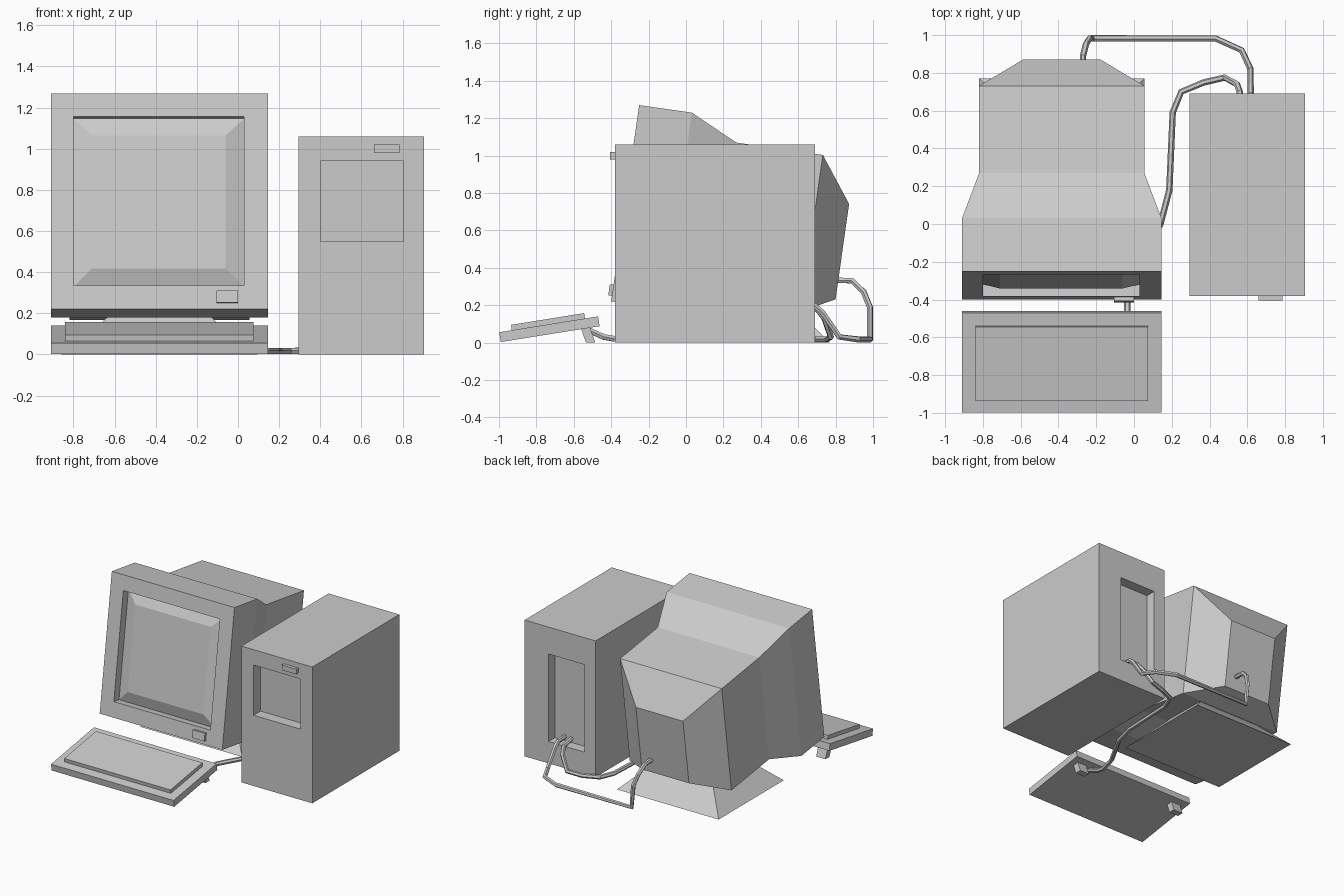
import bpy, bmesh
from math import radians
from mathutils import Matrix

if "Cube" in bpy.data.objects:
    bpy.data.objects.remove(bpy.data.objects["Cube"])


def loft(name, rings, matrix=Matrix()):
    """Closed solid through upright rectangles (y, x0, x1, z0, z1)."""
    bm = bmesh.new()
    loops = [[bm.verts.new(p) for p in ((x0, y, z0), (x1, y, z0), (x1, y, z1), (x0, y, z1))]
             for y, x0, x1, z0, z1 in rings]
    for a, b in zip(loops, loops[1:]):
        for i in range(4):
            j = (i + 1) % 4
            bm.faces.new((a[i], a[j], b[j], b[i]))
    bm.faces.new(loops[0])
    bm.faces.new(loops[-1])
    bmesh.ops.recalc_face_normals(bm, faces=bm.faces)
    bm.transform(matrix)
    mesh = bpy.data.meshes.new(name)
    bm.to_mesh(mesh)
    bm.free()
    obj = bpy.data.objects.new(name, mesh)
    bpy.context.collection.objects.link(obj)
    return obj


def box(name, x0, x1, y0, y1, z0, z1, matrix=Matrix()):
    return loft(name, [(y0, x0, x1, z0, z1), (y1, x0, x1, z0, z1)], matrix)


def cable(name, points):
    curve = bpy.data.curves.new(name, 'CURVE')
    curve.dimensions = '3D'
    curve.bevel_depth = 0.017
    curve.bevel_resolution = 1
    curve.use_fill_caps = True
    spline = curve.splines.new('POLY')
    spline.points.add(len(points) - 1)
    for p, co in zip(spline.points, points):
        p.co = (*co, 1)
    spline.use_smooth = False
    bpy.context.collection.objects.link(bpy.data.objects.new(name, curve))


# Tower case: back recess, shell, front drive recess
tower = (0.295, 0.905, 0, 1.06)
bay = (0.40, 0.805, 0.55, 0.94)
port = (0.39, 0.70, 0.17, 0.85)
loft("tower_case", [(0.61, *port), (0.69, *port), (0.69, *tower),
                    (-0.38, *tower), (-0.38, *bay), (-0.295, *bay)])
box("tower_button", 0.66, 0.785, -0.405, -0.37, 0.98, 1.02)

# Monitor: tilted back, from rear face to the bulging screen
tilt = Matrix.Translation((0, -0.40, 0.22)) @ Matrix.Rotation(radians(-8.1), 4, 'X')
shell = (-0.91, 0.145, 0, 1.06)
neck = (-0.82, 0.055, 0.09, 0.935)
glass = (-0.80, 0.03, 0.117, 0.945)
loft("monitor", [(1.186, -0.585, -0.18, 0.18, 0.695), (1.01, *neck), (0.543, *neck),
                 (0.285, *shell), (0, *shell), (0, *glass), (0.065, *glass),
                 (0.03, -0.71, -0.06, 0.205, 0.857)], tilt)
box("monitor_button", -0.105, 0, -0.02, 0.01, 0.03, 0.09, tilt)

# Monitor stand: low frustum (lofted along y, then turned upright)
upright = Matrix.Rotation(radians(90), 4, 'X') @ Matrix.Scale(-1, 4, (0, 1, 0))
upright = Matrix(((1, 0, 0, 0), (0, 0, 1, 0), (0, 1, 0, 0), (0, 0, 0, 1)))
stand = loft("monitor_stand", [(0, 0.055, -0.82, -0.03, 0.77),
                               (0.235, -0.185, -0.58, 0.21, 0.53)], upright)

# Keyboard: sloped base, key block and two feet
slope = Matrix.Translation((0, -0.99, 0.003)) @ Matrix.Rotation(radians(9.1), 4, 'X')
box("keyboard_base", -0.91, 0.145, 0, 0.535, 0, 0.053, slope)
box("key_block", -0.84, 0.075, 0.068, 0.464, 0.04, 0.082, slope)
for side, x in (("left", -0.86), ("right", 0.015)):
    foot = box("keyboard_foot_" + side, x, x + 0.08, -0.565, -0.515, 0, 0.085)
    for v in foot.data.vertices:
        if v.co.z < 0.01:
            v.co.y += 0.03

# Cables into the back of the tower
cable("monitor_cable", [(-0.27, 0.78, 0.335), (-0.27, 0.89, 0.33), (-0.255, 0.95, 0.27),
                        (-0.235, 0.983, 0.19), (-0.22, 0.983, 0.017), (0.43, 0.983, 0.017),
                        (0.57, 0.92, 0.017), (0.617, 0.82, 0.03), (0.617, 0.73, 0.16),
                        (0.617, 0.69, 0.195), (0.617, 0.60, 0.20)])
cable("keyboard_cable", [(0.56, 0.60, 0.20), (0.56, 0.70, 0.18), (0.545, 0.74, 0.13),
                         (0.48, 0.775, 0.03), (0.37, 0.75, 0.017), (0.25, 0.70, 0.017),
                         (0.205, 0.59, 0.017), (0.187, 0.18, 0.017), (0.14, 0.0, 0.017),
                         (0.0, -0.25, 0.017), (-0.035, -0.38, 0.02), (-0.035, -0.44, 0.03),
                         (-0.035, -0.54, 0.075)])
